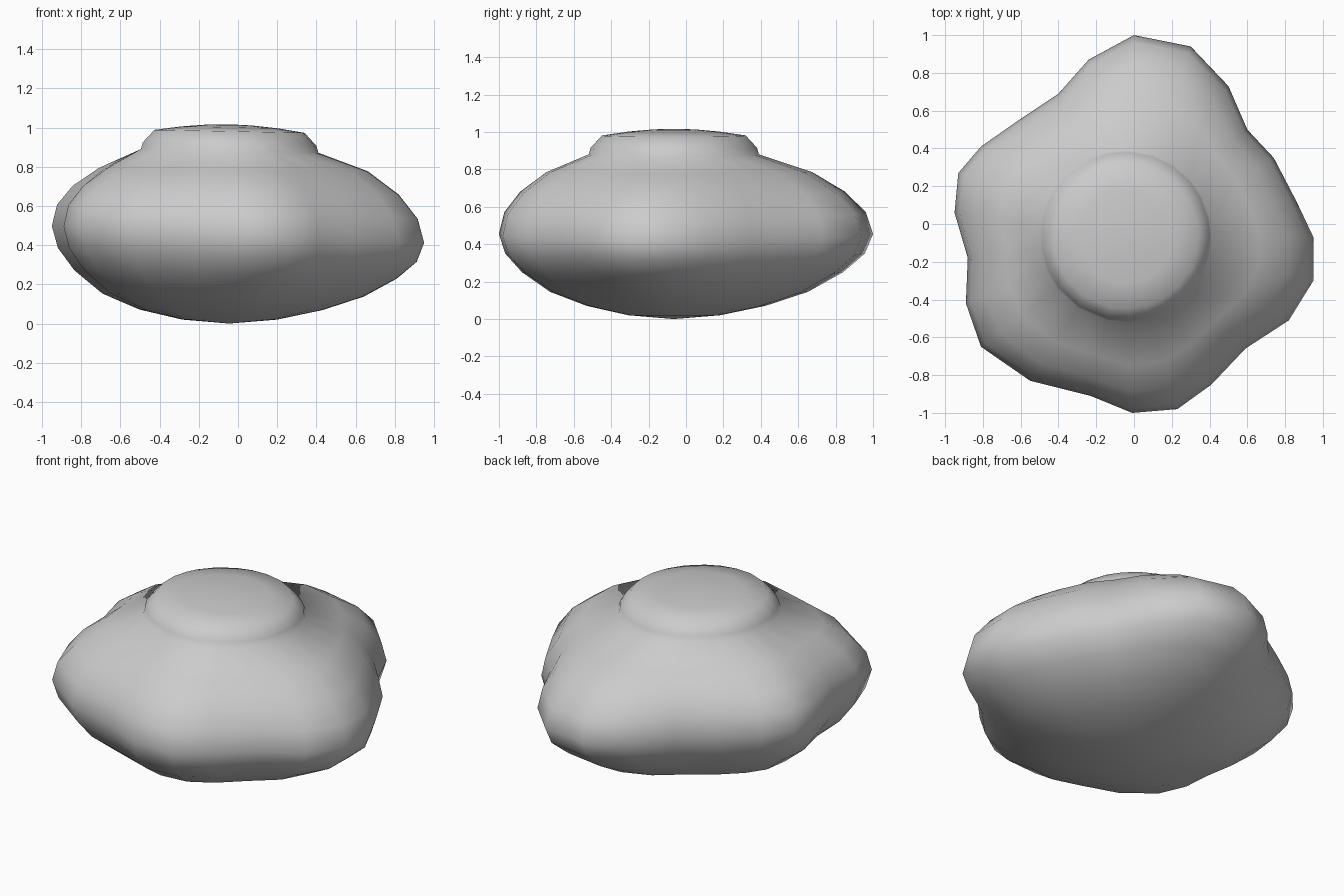
import bpy
import bmesh
from mathutils import Vector

cube = bpy.data.objects.get("Cube")
if cube:
    bpy.data.objects.remove(cube, do_unlink=True)

# Single stone grey
grey = bpy.data.materials.new("stone grey")
grey.use_nodes = True
color = (0.6, 0.6, 0.6, 1)
grey.diffuse_color = color
grey.node_tree.nodes["Principled BSDF"].inputs["Base Color"].default_value = color

# Widest outline of the rock, seen from above
OUTLINE = [(0, 1), (.3, .94), (.5, .73), (.6, .5), (.74, .35), (.86, .12),
           (.95, -.07), (.95, -.3), (.82, -.51), (.59, -.66), (.41, -.85),
           (.23, -.98), (-.01, -1), (-.23, -.91), (-.55, -.83), (-.81, -.65),
           (-.89, -.42), (-.88, -.18), (-.95, .06), (-.93, .27), (-.81, .41),
           (-.61, .55), (-.4, .69), (-.24, .87)]
# Body rings from the bottom up: share of the outline, height
BODY = [(.26, .02), (.5, .07), (.71, .145), (.87, .25), (.965, .35),
        (1, .455), (.97, .57), (.88, .68), (.73, .785)]
# Round crown on top: radius, height
CROWN = [(.455, .88), (.445, .915), (.385, .98), (.25, 1.0), (.12, 1.012)]
CENTRE = Vector((-.045, -.065))

arms = [Vector(p) - CENTRE for p in OUTLINE]
mean = sum(a.length for a in arms) / len(arms)

bm = bmesh.new()
rings = []

# Lumpy body: the outline fades to a circle near the poles
for share, height in BODY:
    ring = []
    for arm in arms:
        reach = share * (mean + (arm.length - mean) * share ** 1.5)
        flat = CENTRE + arm.normalized() * reach
        tilt = .045 * flat.x * share ** 4
        ring.append(bm.verts.new((flat.x, flat.y, height - tilt)))
    rings.append(ring)

# Crown
for radius, height in CROWN:
    ring = []
    for arm in arms:
        flat = CENTRE + arm.normalized() * radius
        ring.append(bm.verts.new((flat.x, flat.y, height - .02 * flat.x)))
    rings.append(ring)

# Skin between rings, closed at both poles
count = len(arms)
bottom = bm.verts.new((CENTRE.x, CENTRE.y, 0))
top = bm.verts.new((CENTRE.x, CENTRE.y, 1.017))
for i in range(count):
    j = (i + 1) % count
    for low, high in zip(rings, rings[1:]):
        bm.faces.new((low[i], low[j], high[j], high[i]))
    bm.faces.new((bottom, rings[0][j], rings[0][i]))
    bm.faces.new((top, rings[-1][i], rings[-1][j]))
bmesh.ops.recalc_face_normals(bm, faces=bm.faces)
for face in bm.faces:
    face.smooth = True

mesh = bpy.data.meshes.new("rock_body")
bm.to_mesh(mesh)
bm.free()
mesh.materials.append(grey)
rock = bpy.data.objects.new("rock_body", mesh)
bpy.context.collection.objects.link(rock)
